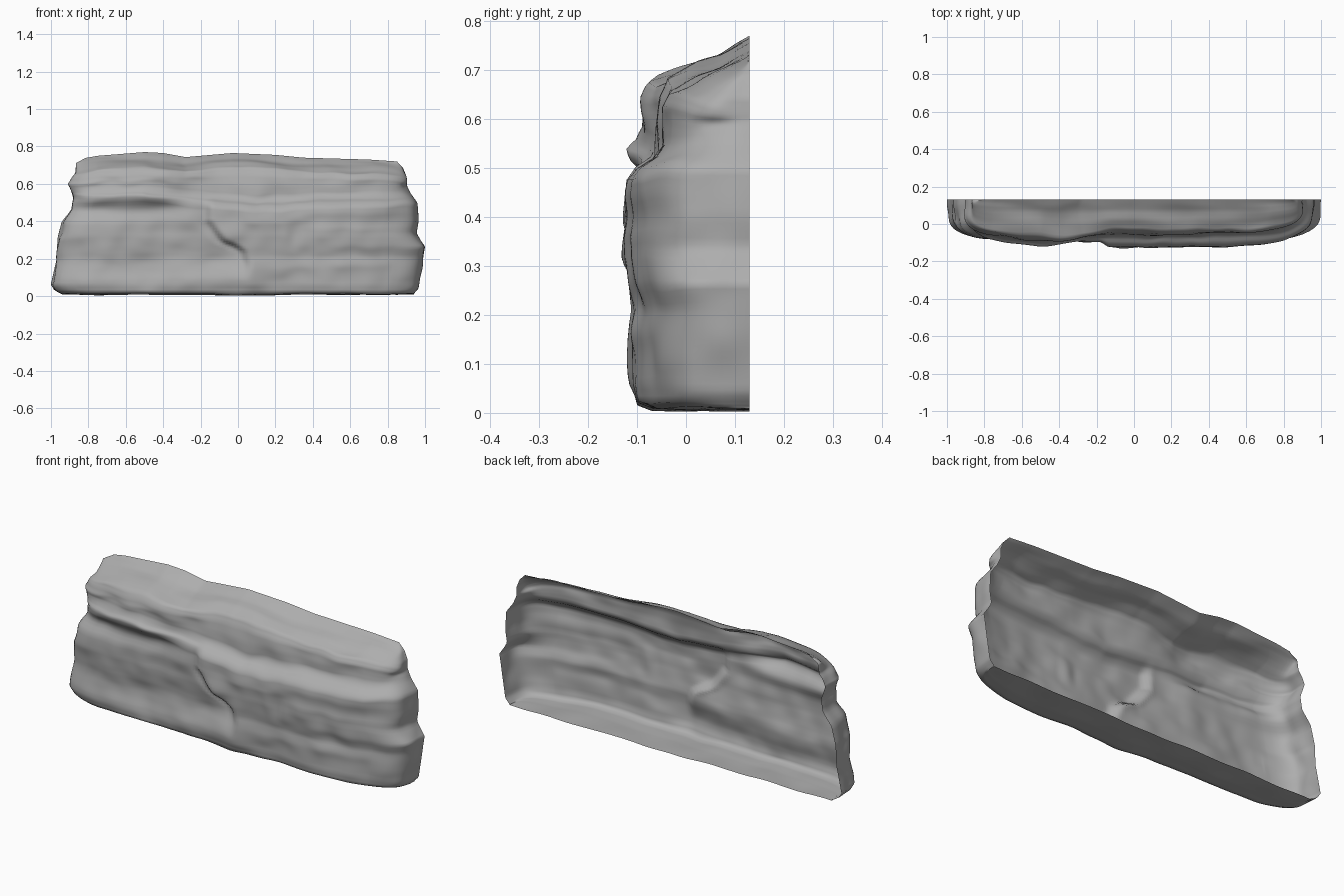
import bpy
import bmesh
from mathutils import Vector, noise

default = bpy.data.objects.get("Cube")
if default:
    bpy.data.objects.remove(default)

BACK = 0.13


def curve(points, t):
    """Value of a piecewise linear curve at t."""
    if t <= points[0][0]:
        return points[0][1]
    for (a, va), (b, vb) in zip(points, points[1:]):
        if t <= b:
            return va + (vb - va) * (t - a) / (b - a)
    return points[-1][1]


def step(a, b, t):
    t = min(max((t - a) / (b - a), 0), 1)
    return t * t * (3 - 2 * t)


def bump(centre, width, t):
    return step(width, 0, abs(t - centre))


# Outline of the slab: left end, right end, top edge and ledge height
LEFT = [(.01, .94), (.03, .98), (.06, 1), (.2, .97), (.31, .965), (.4, .94), (.46, .89),
        (.52, .88), (.6, .905), (.66, .87), (.71, .86), (.745, .8)]
RIGHT = [(.01, .94), (.04, .965), (.2, .99), (.26, 1), (.34, .955), (.4, .965), (.5, .96),
         (.55, .92), (.6, .9), (.65, .9), (.69, .88), (.73, .84)]
TOP = [(-.86, -.04), (-.75, -.015), (-.5, .005), (-.4, 0), (-.28, -.022), (-.03, 0),
       (.2, -.01), (.35, -.025), (.7, -.035), (.84, -.045), (.9, -.07)]
LEDGE = [(-.95, .03), (-.5, .04), (-.25, .01), (.1, -.02), (.5, 0), (.9, .01)]

# Front profile from the back of the underside to the back of the top, as (y, z)
PROFILE = [(BACK, .008), (0, .008), (-.07, .012), (-.095, .022), (-.105, .06), (-.108, .15),
           (-.106, .21), (-.114, .26), (-.122, .32), (-.124, .4), (-.118, .475), (-.1, .5),
           (-.07, .52), (-.055, .545), (-.056, .6), (-.052, .65), (-.038, .685), (.02, .715),
           (.07, .732), (BACK, .765)]


def profile_rows(spacing=0.013):
    rows = []
    for a, b in zip(PROFILE, PROFILE[1:]):
        a, b = Vector(a), Vector(b)
        n = max(2, round((b - a).length / spacing))
        rows += [a.lerp(b, i / n) for i in range(n)]
    return rows + [Vector(PROFILE[-1])]


def section_columns(side=12, front=130):
    """Points (across, depth) of a rounded U, from the left end to the right end."""
    path = [(-1, i / side) for i in range(side)]
    path += [(-1 + 2 * i / front, 1) for i in range(front + 1)]
    path += [(1, 1 - i / side) for i in range(1, side + 1)]
    out = []
    for p, q in path:
        power = 5.5 if p < 0 else 4
        size = (abs(p) ** power + q ** power) ** (1 / power)
        out.append((p / size, q / size))
    return out


def relief(x, z):
    """How far the stone face is pushed back at a place on the front."""
    crack = curve([(.18, .04), (.24, .02), (.3, -.08), (.4, -.17)], z)
    below_ledge = step(.54, .46, z) * step(.08, .2, z)
    push = .032 * below_ledge * step(crack + .04, crack - .02, x)
    push += .008 * bump(crack - .02, .04, x) * bump(.3, .14, z)
    push += .02 * step(.1, -.3, x) * step(.22, .1, z)
    # Upper course stands further forward on the left
    push -= .028 * step(-.1, -.4, x) * step(.5, .57, z) * step(.73, .67, z)
    # Worn joints between the courses
    push += .014 * bump(.45, .06, z) * step(-.2, -.5, x)
    push += .01 * bump(.4, .05, z) * step(.25, .45, x)
    push += .008 * bump(.22, .06, z) * step(.2, .6, x)
    push += .012 * bump(.3, .06, x) * bump(.32, .1, z)
    return push


def stone_point(y, z, across, depth):
    ends = LEFT if across < 0 else RIGHT
    x = across * curve(ends, z)
    new_z = z + curve(TOP, x) * step(.55, .72, z)
    new_z += curve(LEDGE, x) * step(.34, .47, z) * step(.66, .54, z)
    x = across * curve(ends, new_z)
    lump = noise.noise(Vector((x * 4, z * 6, 1.5)))
    chip = noise.noise(Vector((x * 9, z * 12, 7.5)))
    strength = step(BACK, -.03, y)
    front = y + strength * (relief(x, new_z) + .014 * lump + .008 * chip)
    new_y = BACK - depth * (BACK - front)
    # Uneven end faces
    if abs(across) > .85:
        x += .016 * noise.noise(Vector((new_y * 10, z * 10, across))) * depth * (1 - depth) * 4
    # Rough underside and rounded, lumpy top
    if z < .03:
        new_z += .006 * noise.noise(Vector((x * 6, y * 6, 3))) - .006 * bump(.05, .25, x)
    else:
        new_z += .008 * strength * chip * step(.03, .1, z)
        swell = noise.noise(Vector((x * 4, y * 9, 5)))
        new_z += .016 * swell * step(.66, .71, z) * step(BACK, .08, y)
    return Vector((x, new_y, max(new_z, 0)))


# Stone slab: a thin shell, open at the back
bm = bmesh.new()
rows = profile_rows()
columns = section_columns()
grid = [[bm.verts.new(stone_point(r.x, r.y, a, d)) for a, d in columns] for r in rows]
for low, high in zip(grid, grid[1:]):
    for i in range(len(columns) - 1):
        bm.faces.new((low[i], low[i + 1], high[i + 1], high[i]))
bmesh.ops.remove_doubles(bm, verts=bm.verts, dist=0.0005)
for face in bm.faces:
    face.smooth = True

mesh = bpy.data.meshes.new("stone_slab")
bm.to_mesh(mesh)
bm.free()
slab = bpy.data.objects.new("stone_slab", mesh)
bpy.context.collection.objects.link(slab)

stone = bpy.data.materials.new("grey_stone")
stone.use_nodes = True
colour = (.42, .42, .42, 1)
stone.diffuse_color = colour
stone.node_tree.nodes["Principled BSDF"].inputs["Base Color"].default_value = colour
mesh.materials.append(stone)
